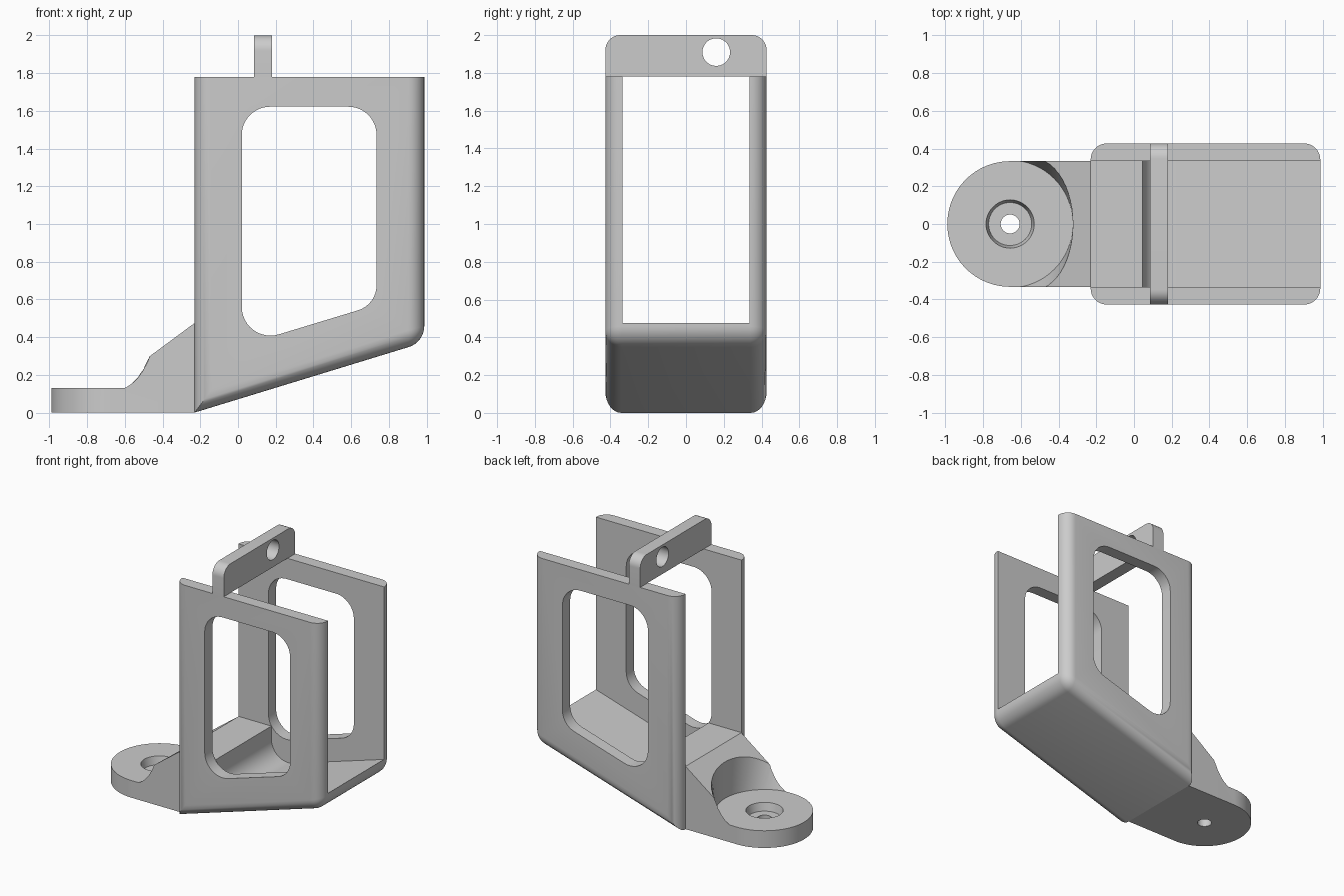
import bpy, bmesh, math
from mathutils import Vector

cube = bpy.data.objects.get("Cube")
if cube:
    bpy.data.objects.remove(cube, do_unlink=True)

grey = bpy.data.materials.new("plain_grey")
grey.use_nodes = True
grey.diffuse_color = (0.6, 0.6, 0.6, 1)
grey.node_tree.nodes["Principled BSDF"].inputs["Base Color"].default_value = (0.6, 0.6, 0.6, 1)


def finish(bm, name):
    bmesh.ops.recalc_face_normals(bm, faces=bm.faces)
    mesh = bpy.data.meshes.new(name)
    bm.to_mesh(mesh)
    bm.free()
    mesh.materials.append(grey)
    obj = bpy.data.objects.new(name, mesh)
    bpy.context.collection.objects.link(obj)
    return obj


def rounded(points, steps=12):
    """Outline from (u, v, radius) corners, with each radius turned into an arc."""
    out = []
    for i, (u, v, r) in enumerate(points):
        p = Vector((u, v, 0))
        if r == 0:
            out.append(p)
            continue
        a = (Vector((*points[i - 1][:2], 0)) - p).normalized()
        b = (Vector((*points[(i + 1) % len(points)][:2], 0)) - p).normalized()
        half = a.angle(b) / 2
        centre = p + (a + b).normalized() * r / math.sin(half)
        t = r / math.tan(half)
        start, end = (p + a * t - centre) / r, (p + b * t - centre) / r
        out += [centre + start.slerp(end, k / steps).normalized() * r for k in range(steps + 1)]
    return out


def prism(name, points, axis, low, high, steps=12):
    """Extrude an outline along x (outline y,z), y (outline x,z) or z (outline x,y)."""
    place = {"x": lambda p: (low, p.x, p.y),
             "y": lambda p: (p.x, low, p.y),
             "z": lambda p: (p.x, p.y, low)}[axis]
    bm = bmesh.new()
    face = bm.faces.new([bm.verts.new(place(p)) for p in rounded(points, steps)])
    ext = bmesh.ops.extrude_face_region(bm, geom=[face], use_keep_orig=True)
    shift = Vector([(high - low) * (axis == k) for k in "xyz"])
    bmesh.ops.translate(bm, vec=shift,
                        verts=[v for v in ext["geom"] if isinstance(v, bmesh.types.BMVert)])
    return finish(bm, name)


def frustum(name, centre, low, high, r_low, r_high, axis="z"):
    """Tapered plug whose end radii are given as (across, along) pairs."""
    bm = bmesh.new()
    bmesh.ops.create_cone(bm, cap_ends=True, segments=64, radius1=1, radius2=1, depth=2)
    for v in bm.verts:
        rx, ry = r_high if v.co.z > 0 else r_low
        h = high if v.co.z > 0 else low
        a, b = v.co.x * rx + centre[0], v.co.y * ry + centre[1]
        v.co = (a, b, h) if axis == "z" else (h, a, b)
    return finish(bm, name)


def cut(obj, *cutters):
    for c in cutters:
        c.hide_render = True
        mod = obj.modifiers.new("cut", "BOOLEAN")
        mod.operation, mod.solver, mod.object = "DIFFERENCE", "EXACT", c
        bpy.context.view_layer.objects.active = obj
        bpy.ops.object.modifier_apply(modifier=mod.name)
        bpy.data.objects.remove(c, do_unlink=True)


LEFT, RIGHT, TOP = -0.23, 0.988, 1.78
OUT, INN = 0.427, 0.335
SLOPE = 0.306

# Cradle: sloped-bottom box with rounded uprights and rounded lower edges
cradle = prism("cradle", [(LEFT, 0, 0), (RIGHT, (RIGHT - LEFT) * SLOPE, 0),
                          (RIGHT, TOP, 0), (LEFT, TOP, 0)], "y", -OUT, OUT)
bm = bmesh.new()
bm.from_mesh(cradle.data)
soft = []
for e in bm.edges:
    p, q = (v.co for v in e.verts)
    upright = abs(p.x - q.x) < 0.01 and abs(p.z - q.z) > 0.1
    under = max(p.z, q.z) < 1 and max(p.x, q.x) > 0
    if upright or under:
        soft.append(e)
bmesh.ops.bevel(bm, geom=soft, offset=0.085, segments=8, profile=0.5, affect="EDGES")
bmesh.ops.recalc_face_normals(bm, faces=bm.faces)
bm.to_mesh(cradle.data)
bm.free()


def floor(x):
    return 0.475 - (RIGHT - x) * SLOPE


# Channel through the cradle with a raised step, and a window in both walls
channel = prism("channel_cutter", [(-0.4, 0.475, 0), (0.045, 0.475, 0), (0.045, floor(0.045), 0.14),
                                   (1.2, floor(1.2), 0), (1.2, 2.2, 0), (-0.4, 2.2, 0)],
                "y", -INN, INN)
window = prism("window_cutter", [(0.02, 0.355, 0.152), (0.735, 0.572, 0.14),
                                 (0.735, 1.622, 0.15), (0.02, 1.622, 0.15)], "y", -1, 1)
cut(cradle, channel, window)

# Crossbar with two holes, bridging the walls
crossbar = prism("crossbar", [(-OUT, TOP, 0), (OUT, TOP, 0), (OUT, 2, 0.08), (-OUT, 2, 0.08)],
                 "x", 0.085, 0.18)
cut(crossbar, *[frustum("hole_cutter", (y, 1.91), -0.1, 0.4, (0.073, 0.073), (0.073, 0.073), "x")
                for y in (-0.16, 0.16)])

# Mounting foot: round-ended pad rising as a ramp to the cradle
CX, R = -0.657, 0.333
foot = prism("mounting_foot", [(LEFT, -R, 0), (LEFT, R, 0), (CX - R, R, R - 0.0005),
                               (CX - R, -R, R - 0.0005)], "z", 0, 0.475, 32)
ramp = prism("ramp_cutter", [(-1.2, 0.13, 0), (CX, 0.13, 0), (CX, 0.159, 0), (LEFT, 0.475, 0),
                             (LEFT + 0.1, 0.549, 0), (-1.2, 0.549, 0)], "y", -1, 1)
recess = frustum("recess_cutter", (CX, 0), 0.13, 0.53, (R, 0.338), (R, 0.494))
bore = frustum("bore_cutter", (CX, 0), 0.07, 0.19, (0.114, 0.114), (0.142, 0.142))
screw_hole = frustum("screw_hole_cutter", (CX, 0), -0.1, 0.3, (0.05, 0.05), (0.05, 0.05))
cut(foot, ramp, recess, bore, screw_hole)

# Smooth the rounded surfaces, keep hard edges sharp
for obj in (cradle, crossbar, foot):
    bpy.ops.object.select_all(action="DESELECT")
    obj.select_set(True)
    bpy.context.view_layer.objects.active = obj
    bpy.ops.object.shade_smooth_by_angle(angle=math.radians(30))
